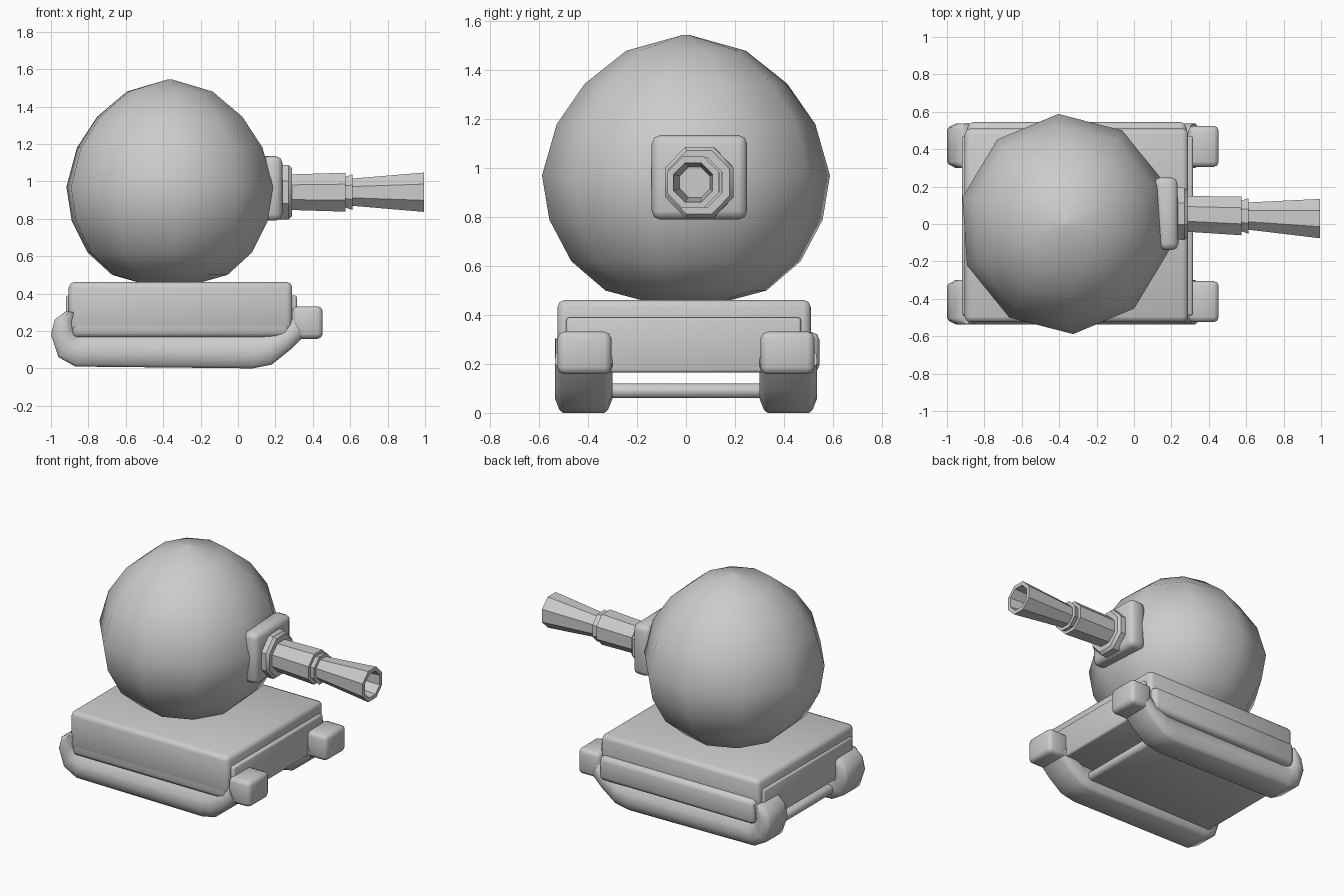
import bpy, bmesh, math
from mathutils import Vector

if "Cube" in bpy.data.objects:
    bpy.data.objects.remove(bpy.data.objects["Cube"])


def finish(name, bm, angle=40):
    bmesh.ops.recalc_face_normals(bm, faces=bm.faces[:])
    me = bpy.data.meshes.new(name)
    bm.to_mesh(me)
    bm.free()
    ob = bpy.data.objects.new(name, me)
    bpy.context.collection.objects.link(ob)
    bpy.ops.object.select_all(action='DESELECT')
    ob.select_set(True)
    bpy.context.view_layer.objects.active = ob
    bpy.ops.object.shade_smooth_by_angle(angle=math.radians(angle))
    return ob


def loft(name, rings, angle=40, caps=True):
    """Skin a list of equal-length point rings."""
    bm = bmesh.new()
    vs = [[bm.verts.new(p) for p in r] for r in rings]
    n = len(vs[0])
    for a, b in zip(vs, vs[1:]):
        for i in range(n):
            j = (i + 1) % n
            bm.faces.new((a[i], a[j], b[j], b[i]))
    if caps:
        bm.faces.new(vs[0])
        bm.faces.new(vs[-1])
    bmesh.ops.remove_doubles(bm, verts=bm.verts[:], dist=1e-5)
    return finish(name, bm, angle)


def box(name, lo, hi, bevel=0.02, segs=2):
    bm = bmesh.new()
    bmesh.ops.create_cube(bm, size=1)
    lo, hi = Vector(lo), Vector(hi)
    for v in bm.verts:
        v.co = Vector([(lo[k] + hi[k]) / 2 + v.co[k] * (hi[k] - lo[k]) for k in range(3)])
    bmesh.ops.bevel(bm, geom=bm.edges[:], offset=bevel, segments=segs,
                    profile=0.5, affect='EDGES', clamp_overlap=True)
    return finish(name, bm, 50)


# Round turret: ten-sided lathe
ball = [(0.18, 0.46), (0.33, 0.50), (0.47, 0.62), (0.56, 0.79), (0.59, 0.97),
        (0.53, 1.18), (0.415, 1.345), (0.245, 1.48), (0.012, 1.545)]
loft("turret_ball", [[(-0.365 + 0.965 * r * math.cos(a), r * math.sin(a), z)
                      for a in (math.radians(22 + 36 * i) for i in range(10))]
                     for r, z in ball], 60)

# Base body
box("base_upper", (-0.905, -0.525, 0.20), (0.29, 0.51, 0.462), 0.03)
box("base_core", (-0.92, -0.49, 0.165), (0.315, 0.47, 0.39), 0.012)
box("base_side_band", (-0.89, -0.525, 0.165), (0.28, 0.545, 0.33), 0.03)
box("belly_plate", (-0.90, -0.36, 0.06), (0.13, 0.36, 0.12), 0.025)

# Skids: pairs of outer and inner side-outline points, lofted with a rounded section
skid = [((-0.92, 0.305), (-0.87, 0.30)), ((-0.98, 0.26), (-0.87, 0.25)),
        ((-1.0, 0.18), (-0.87, 0.20)), ((-0.96, 0.06), (-0.86, 0.175)),
        ((-0.87, 0.01), (-0.82, 0.17)), ((0.08, 0.0), (0.08, 0.17)),
        ((0.18, 0.02), (0.15, 0.18)), ((0.28, 0.10), (0.24, 0.215)),
        ((0.35, 0.17), (0.29, 0.27))]
section = [(0, -0.085), (0.08, -0.1), (0.35, -0.118), (0.7, -0.115), (1, -0.08),
           (1, 0.08), (0.7, 0.115), (0.35, 0.118), (0.08, 0.1), (0, 0.085)]
for side, s in (("front", -1), ("back", 1)):
    rings = []
    for o, i in skid:
        rings.append([(o[0] + (i[0] - o[0]) * t, s * 0.418 + w, o[1] + (i[1] - o[1]) * t)
                      for t, w in section])
    loft(side + "_skid", rings, 50)
    box(side + "_bumper", (0.29, s * 0.415 - 0.11, 0.158), (0.453, s * 0.415 + 0.11, 0.332), 0.028)

# Barrel mount: chamfered plate, slightly turned to hug the ball
plate = box("barrel_mount", (0.12, -0.14, 0.79), (0.235, 0.25, 1.135), 0.035)
for v in plate.data.vertices:
    v.co.x += 0.06 * (0.055 - v.co.y) * (1 if v.co.x < 0.18 else 0.2)


def tube(name, prof, squash=1.0):
    """Eight-sided lathe along the drooping barrel line."""
    k = 1 / math.cos(math.pi / 8)
    rings = []
    for x, r in prof:
        cy = 0.055 - 0.035 * (x - 0.25)
        rings.append([(x, cy + squash * k * r * math.cos(a), 0.942 + k * r * math.sin(a))
                      for a in (math.pi / 8 + i * math.pi / 4 for i in range(8))])
    return loft(name, rings, 35)


tube("mount_collar", [(0.18, 0.145), (0.27, 0.145), (0.288, 0.13)], 0.96)
tube("barrel_sleeve", [(0.24, 0.094), (0.28, 0.095), (0.575, 0.104)])
tube("barrel_ring", [(0.56, 0.08), (0.575, 0.082), (0.612, 0.095), (0.612, 0.07)])
tube("barrel_muzzle", [(0.59, 0.070), (0.625, 0.074), (0.995, 0.105),
                       (0.995, 0.08), (0.78, 0.062)])
